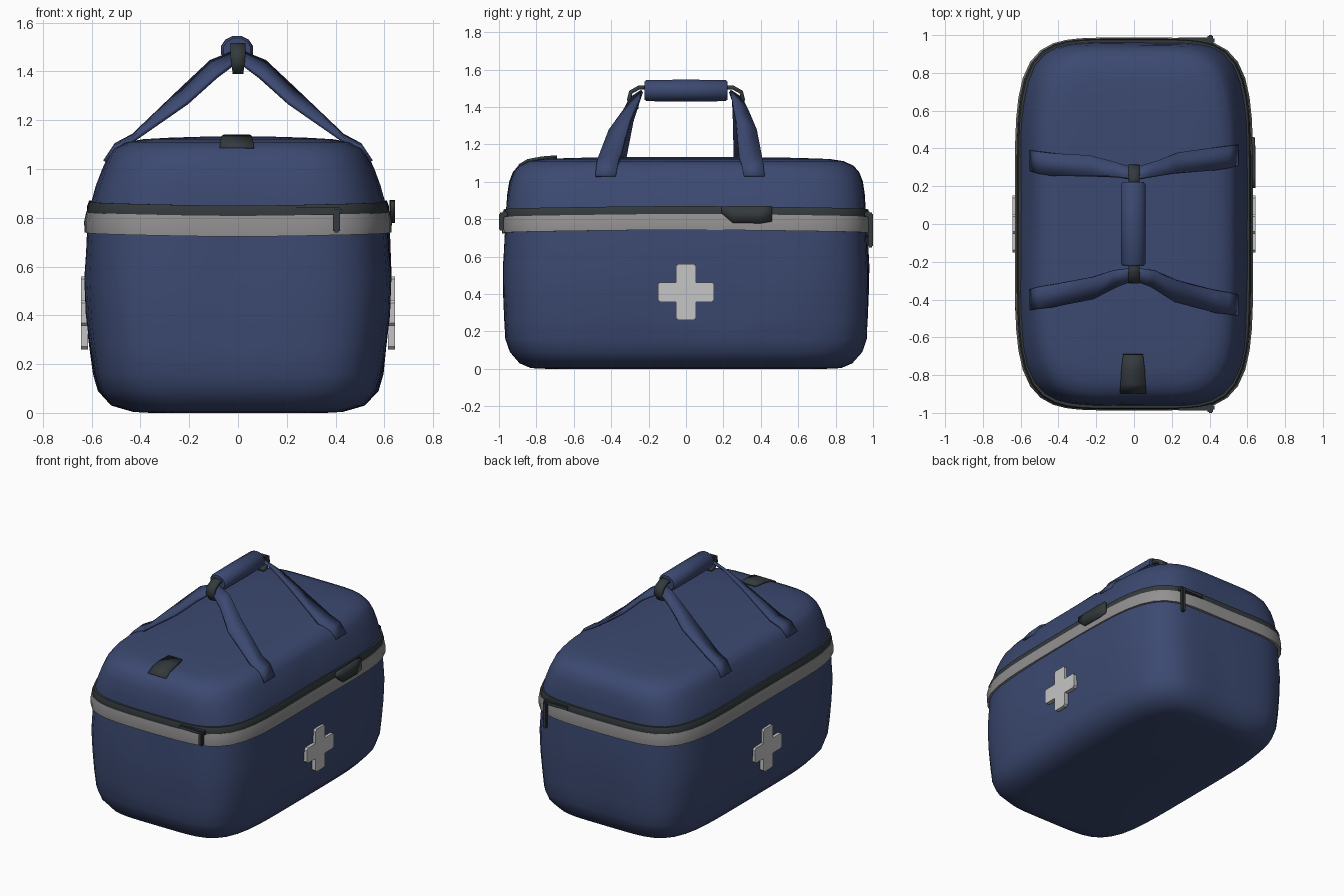
import bpy, bmesh, math
from mathutils import Vector, noise

if "Cube" in bpy.data.objects:
    bpy.data.objects.remove(bpy.data.objects["Cube"])


def material(name, rgb):
    m = bpy.data.materials.new(name)
    m.diffuse_color = (*rgb, 1)
    m.use_nodes = True
    m.node_tree.nodes["Principled BSDF"].inputs["Base Color"].default_value = m.diffuse_color
    return m


NAVY = material("navy fabric", (0.045, 0.067, 0.165))
GREY = material("grey reflective band", (0.29, 0.28, 0.28))
DARK = material("dark webbing", (0.034, 0.042, 0.046))
WHITE = material("pale cross", (0.56, 0.56, 0.56))

# Body profile: height, half width, half length
PROFILE = [(0.004, 0.43, 0.83), (0.03, 0.52, 0.89), (0.09, 0.572, 0.94), (0.16, 0.592, 0.965),
           (0.27, 0.607, 0.972), (0.40, 0.622, 0.977), (0.55, 0.628, 0.977), (0.72, 0.617, 0.97),
           (0.80, 0.612, 0.968), (0.86, 0.602, 0.963), (0.93, 0.583, 0.957), (1.00, 0.557, 0.945),
           (1.05, 0.535, 0.925), (1.085, 0.51, 0.895), (1.11, 0.46, 0.845), (1.122, 0.39, 0.77)]
SEG, POW = 72, 5.0


def half_size(z):
    for (z0, a0, b0), (z1, a1, b1) in zip(PROFILE, PROFILE[1:]):
        if z <= z1:
            f = max(0, (z - z0) / (z1 - z0))
            return a0 + f * (a1 - a0), b0 + f * (b1 - b0)
    return PROFILE[-1][1:]


def ring_point(t, z, hx, hy):
    c, s = math.cos(t), math.sin(t)
    r = (abs(c) ** POW + abs(s) ** POW) ** (-1 / POW)
    return Vector((hx * r * c, hy * r * s, z))


def finish(name, bm, mat, angle=40):
    bmesh.ops.recalc_face_normals(bm, faces=bm.faces)
    me = bpy.data.meshes.new(name)
    bm.to_mesh(me)
    bm.free()
    ob = bpy.data.objects.new(name, me)
    bpy.context.collection.objects.link(ob)
    me.materials.append(mat)
    bpy.ops.object.select_all(action='DESELECT')
    ob.select_set(True)
    bpy.context.view_layer.objects.active = ob
    bpy.ops.object.shade_smooth_by_angle(angle=math.radians(angle))
    return ob


def loft(name, rings, mat, caps=False, loop=False, angle=40):
    bm = bmesh.new()
    vs = [[bm.verts.new(p) for p in r] for r in rings]
    pairs = list(zip(vs, vs[1:])) + ([(vs[-1], vs[0])] if loop else [])
    for a, b in pairs:
        n = len(a)
        for i in range(n):
            j = (i + 1) % n
            bm.faces.new((a[i], a[j], b[j], b[i]))
    if caps:
        bm.faces.new(vs[0][::-1])
        bm.faces.new(vs[-1])
    return finish(name, bm, mat, angle)


def ribbon(name, path, mat, thick=0.018):
    """Flat strap through (centre, half width vector) stations."""
    bm = bmesh.new()
    rows = []
    for c, w in path:
        c, w = Vector(c), Vector(w)
        rows.append([bm.verts.new(c - w), bm.verts.new(c + w)])
    for a, b in zip(rows, rows[1:]):
        bm.faces.new((a[0], a[1], b[1], b[0]))
    ob = finish(name, bm, mat)
    sol = ob.modifiers.new("thickness", 'SOLIDIFY')
    sol.thickness, sol.offset = thick, 0
    return ob


def box(name, lo, hi, mat, bevel=0.006):
    bm = bmesh.new()
    bmesh.ops.create_cube(bm, size=1)
    for v in bm.verts:
        v.co = Vector([l + (h - l) * (k + 0.5) for l, h, k in zip(lo, hi, v.co)])
    bmesh.ops.bevel(bm, geom=bm.edges[:], offset=bevel, segments=2, affect='EDGES')
    return finish(name, bm, mat)


# Soft bag body with light fabric unevenness
angles = [2 * math.pi * i / SEG for i in range(SEG)]
levels = [(0.0, 0.1, 0.2), (0.0, 0.36, 0.74)] + PROFILE
levels += [(1.128, 0.29, 0.6), (1.132, 0.17, 0.36), (1.134, 0.05, 0.1)]
body = []
for z, hx, hy in levels:
    row = []
    for t in angles:
        p = ring_point(t, z, hx, hy)
        if 0.05 < z < 1.1:
            p += Vector((p.x, p.y, 0)).normalized() * 0.008 * noise.noise(p * 3.5)
        row.append(p)
    body.append(row)
loft("bag_body", body, NAVY, caps=True, angle=60)


# Bands around the bag, rising slightly on the long sides
def band(name, z0, z1, off, mat):
    rings = []
    for z, o in ((z0, -0.02), (z0, off), ((z0 + z1) / 2, off + 0.004), (z1, off), (z1, -0.02)):
        row = []
        for t in angles:
            zz = z + 0.02 * math.cos(t) ** 2
            hx, hy = half_size(zz)
            row.append(ring_point(t, zz, hx + o, hy + o))
        rings.append(row)
    loft(name, rings, mat, loop=True)


band("grey_band", 0.723, 0.808, 0.014, GREY)
band("zipper_band", 0.806, 0.85, 0.011, DARK)

# Cross badge on each long side
a, b, k = 0.053, 0.15, 0.012
arm = [(a, b - k), (a - k, b), (-a + k, b), (-a, b - k), (-a, a)]
outline = []
for q in range(4):
    c, s = round(math.cos(q * math.pi / 2)), round(math.sin(q * math.pi / 2))
    outline += [(y * c - z * s, y * s + z * c) for y, z in arm]
for side, label in ((1, "right"), (-1, "left")):
    loft("cross_badge_" + label,
         [[Vector((side * x, y, z + 0.41)) for y, z in outline] for x in (0.615, 0.643)],
         WHITE, caps=True)

# Carry straps: four webbing legs rising to the grip
for sy, yb, label in ((-1, 0.41, "front"), (1, 0.345, "back")):
    for sx, side in ((1, "right"), (-1, "left")):
        e = yb - (0.03 if sx < 0 else 0)
        ribbon(f"strap_{label}_{side}", [
            ((sx * 0.545, sy * (e + 0.02), 1.03), (0, 0.055, 0)),
            ((sx * 0.50, sy * (e + 0.01), 1.095), (0, 0.058, 0.004)),
            ((sx * 0.43, sy * e, 1.128), (0, 0.06, 0.008)),
            ((sx * 0.22, sy * (e * 0.5 + 0.15), 1.30), (sx * 0.01, 0.055, -sy * 0.028)),
            ((sx * 0.10, sy * 0.29, 1.41), (sx * 0.012, 0.04, -sy * 0.03)),
            ((0, sy * 0.265, 1.465), (0, 0.03, -sy * 0.02))], NAVY)
    # Dark loop joining the legs to the grip
    ribbon("grip_loop_" + label, [
        ((0, sy * 0.19, 1.505), (0.03, 0, 0)), ((0, sy * 0.25, 1.505), (0.03, 0, 0)),
        ((0, sy * 0.295, 1.48), (0.032, 0, 0)), ((0, sy * 0.305, 1.44), (0.028, 0, 0)),
        ((0, sy * 0.285, 1.40), (0.022, 0, 0)), ((0, sy * 0.255, 1.40), (0.022, 0, 0))],
        DARK, 0.022)

# Padded grip
grip = []
for y, r in ((-0.222, 0.85), (-0.21, 1), (0, 1.02), (0.21, 1), (0.222, 0.85)):
    grip.append([Vector((-0.004 + 0.067 * r * math.cos(t), y, 1.488 + 0.059 * r * math.sin(t)))
                 for t in [math.pi * (i + 0.5) / 6 for i in range(12)]])
loft("padded_grip", grip, NAVY, caps=True)

# Dark tab on the top front edge
ribbon("top_tab", [((-0.005, -0.893, 1.085), (0.07, 0, 0)), ((-0.005, -0.845, 1.114), (0.066, 0, 0)),
                   ((-0.005, -0.77, 1.128), (0.062, 0, 0)), ((-0.005, -0.69, 1.134), (0.052, 0, 0))],
       DARK, 0.016)

# Zipper end flap on the right side
ribbon("side_zipper_flap", [((0.634, 0.19, 0.85), (0, 0, 0.018)), ((0.635, 0.25, 0.825), (0, 0, 0.045)),
                            ((0.634, 0.40, 0.825), (0, 0, 0.047)), ((0.63, 0.46, 0.83), (0, 0, 0.042))],
       DARK, 0.018)

# Zipper sliders and hanging pulls on both ends
for sy, zlow, label in ((-1, 0.74, "front"), (1, 0.65, "back")):
    def span(y0, y1):
        return sorted((sy * y0, sy * y1))
    y0, y1 = span(0.955, 0.988)
    box("zipper_slider_" + label, (0.23, y0, 0.812), (0.425, y1, 0.842), DARK)
    y0, y1 = span(0.972, 1.0)
    box("zipper_pull_" + label, (0.39, y0, zlow), (0.418, y1, 0.835), DARK)
